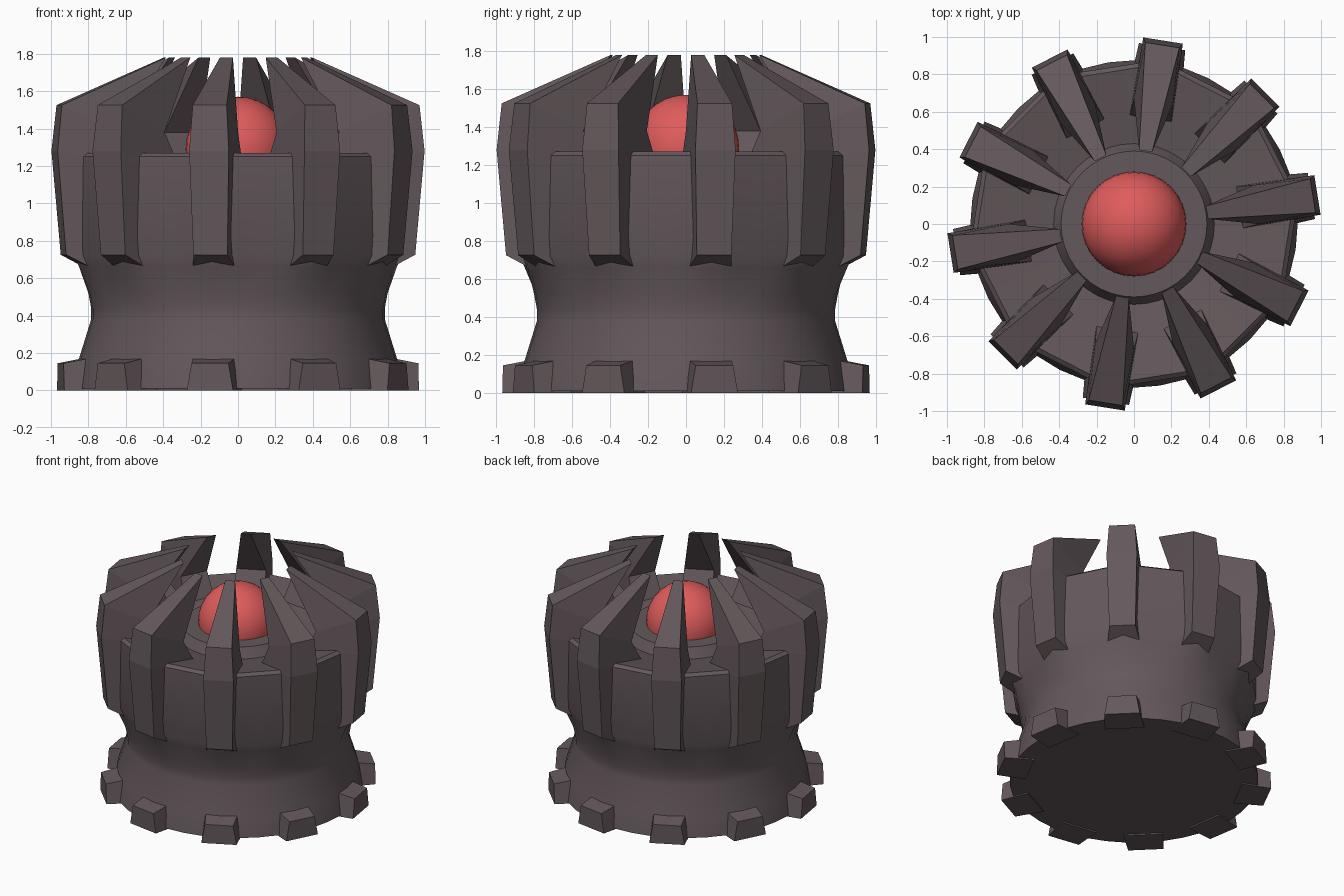
import bpy, bmesh, math
from mathutils import Matrix, Vector

if "Cube" in bpy.data.objects:
    bpy.data.objects.remove(bpy.data.objects["Cube"])

N = 10
START = math.radians(9)
STEP = 2 * math.pi / N


def material(name, col):
    m = bpy.data.materials.new(name)
    m.diffuse_color = (*col, 1)
    m.use_nodes = True
    m.node_tree.nodes["Principled BSDF"].inputs["Base Color"].default_value = m.diffuse_color
    return m


stone = material("dark stone", (0.127, 0.098, 0.106))
red = material("glowing red", (0.74, 0.107, 0.107))


def finish(bm, name, mat, smooth=None):
    bmesh.ops.recalc_face_normals(bm, faces=bm.faces)
    me = bpy.data.meshes.new(name)
    bm.to_mesh(me)
    bm.free()
    ob = bpy.data.objects.new(name, me)
    bpy.context.collection.objects.link(ob)
    me.materials.append(mat)
    if smooth:
        bpy.ops.object.select_all(action='DESELECT')
        ob.select_set(True)
        bpy.context.view_layer.objects.active = ob
        bpy.ops.object.shade_smooth_by_angle(angle=math.radians(smooth))
    return ob


def lathe(name, profile, seg, mat, smooth):
    """Profile of (corner radius, flat-middle factor, z); closed top and bottom."""
    bm = bmesh.new()
    rings = []
    for r, flat, z in profile:
        ring = []
        for i in range(seg):
            a = START + 2 * math.pi * i / seg
            d = (a - START) % STEP
            # blend between a circle and a decagon with corners behind the fins
            deca = math.cos(STEP / 2) / math.cos(d - STEP / 2)
            k = r * (1 + (deca - 1) * flat)
            ring.append(bm.verts.new((k * math.cos(a), k * math.sin(a), z)))
        rings.append(ring)
    for lo, hi in zip(rings, rings[1:]):
        for i in range(seg):
            j = (i + 1) % seg
            bm.faces.new((lo[i], lo[j], hi[j], hi[i]))
    bm.faces.new(rings[0])
    bm.faces.new(rings[-1])
    return finish(bm, name, mat, smooth)


def radial(name, levels, mat):
    """Ring of blocks; each level is a list of (radius, z, half width)."""
    bm = bmesh.new()
    for n in range(N):
        rot = Matrix.Rotation(START + n * STEP, 3, 'Z')
        v = [[[bm.verts.new(rot @ Vector((r, s * w, z))) for s in (-1, 1)]
              for r, z, w in lev] for lev in levels]
        for a, b in zip(v, v[1:]):
            for s in (0, 1):                       # sides
                pts = [a[0][s], a[-1][s], b[-1][s]]
                if len(b) > 1:
                    pts.append(b[0][s])
                bm.faces.new(pts)
            for e in (0, -1):                      # outer and inner faces
                bm.faces.new((a[e][0], a[e][1], b[e][1], b[e][0]))
        for end in (v[0], v[-1]):                  # caps
            if len(end) > 1:
                bm.faces.new((end[0][0], end[0][1], end[1][1], end[1][0]))
    return finish(bm, name, mat)


# Waisted body with faceted collar, dished roof and raised centre ring
lathe("tower_body", [
    (0.875, 0, 0.01), (0.85, 0, 0.17), (0.785, 0, 0.38), (0.785, 0, 0.44),
    (0.80, 0, 0.52), (0.86, 0.8, 0.66), (0.89, 1, 0.72), (0.89, 1, 1.25),
    (0.865, 1, 1.27), (0.43, 0, 1.19), (0.39, 0, 1.265)], 40, stone, 30)

# Curved claw fins: outer and inner point per level, ending in a sharp tip
radial("claw_fins", [
    [(0.945, 0.725, 0.092), (0.78, 0.64, 0.12)],
    [(0.993, 1.28, 0.107), (0.55, 1.18, 0.115)],
    [(0.968, 1.525, 0.092), (0.66, 1.38, 0.105)],
    [(0.395, 1.78, 0.035)]], stone)

# Foot blocks round the base
radial("foot_blocks", [
    [(0.96, 0.0, 0.125), (0.75, 0.0, 0.14)],
    [(0.96, 0.145, 0.10), (0.75, 0.185, 0.12)]], stone)

# Red orb resting in the ring
bm = bmesh.new()
bmesh.ops.create_uvsphere(bm, u_segments=32, v_segments=16, radius=0.28,
                          matrix=Matrix.Translation((0, 0, 1.29)))
finish(bm, "orb", red, 40)
